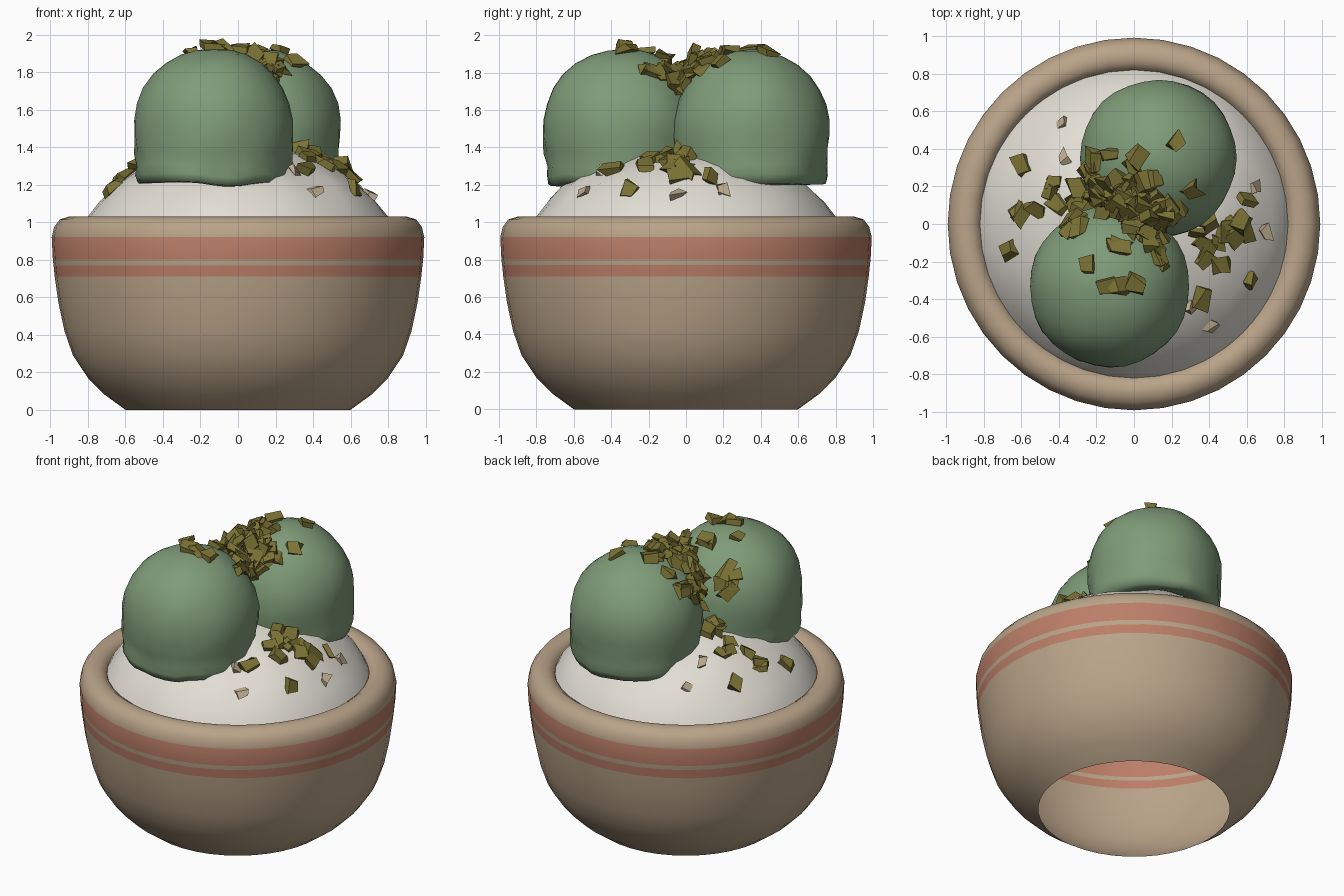
import bpy, bmesh, math, random
from mathutils import Vector, Matrix, noise

if "Cube" in bpy.data.objects:
    bpy.data.objects.remove(bpy.data.objects["Cube"])

random.seed(7)


def material(name, rgb):
    m = bpy.data.materials.new(name)
    m.diffuse_color = (*rgb, 1)
    m.use_nodes = True
    m.node_tree.nodes["Principled BSDF"].inputs["Base Color"].default_value = m.diffuse_color
    return m


CLAY = material("clay_beige", (0.49, 0.37, 0.25))
BAND = material("terracotta", (0.50, 0.21, 0.14))
CREAM = material("cream_white", (0.76, 0.73, 0.66))
GREEN = material("pistachio_green", (0.215, 0.33, 0.19))
NUT = material("nut_olive", (0.20, 0.17, 0.035))
PALE = material("nut_tan", (0.52, 0.42, 0.28))


def finish(name, bm, mats, smooth):
    bmesh.ops.recalc_face_normals(bm, faces=bm.faces)
    me = bpy.data.meshes.new(name)
    bm.to_mesh(me)
    bm.free()
    ob = bpy.data.objects.new(name, me)
    bpy.context.collection.objects.link(ob)
    for m in mats:
        me.materials.append(m)
    for p in me.polygons:
        p.use_smooth = smooth
    return ob


def lathe(profile, n):
    """Revolve (radius, z) points; a radius of 0 closes with a pole."""
    bm = bmesh.new()
    rings = []
    for r, z in profile:
        if r == 0:
            rings.append([bm.verts.new((0, 0, z))] * n)
        else:
            rings.append([bm.verts.new((r * math.cos(2 * math.pi * i / n),
                                        r * math.sin(2 * math.pi * i / n), z)) for i in range(n)])
    for a, b in zip(rings, rings[1:]):
        for i in range(n):
            j = (i + 1) % n
            quad = list(dict.fromkeys((a[i], a[j], b[j], b[i])))
            bm.faces.new(quad)
    return bm


# bowl: single open-bottomed shell with rolled rim and painted bands
bowl_profile = [(0.60, 0), (0.71, 0.08), (0.80, 0.17), (0.88, 0.29), (0.925, 0.42), (0.957, 0.57),
                (0.977, 0.71), (0.983, 0.77), (0.987, 0.80), (0.993, 0.92), (0.98, 0.975),
                (0.95, 1.015), (0.90, 1.03), (0.86, 1.025), (0.825, 1.0), (0.81, 0.95)]
bm = lathe(bowl_profile, 40)
for f in bm.faces:
    z = f.calc_center_median().z
    r = f.calc_center_median().xy.length
    if r > 0.95 and (0.71 < z < 0.77 or 0.80 < z < 0.92):
        f.material_index = 1
finish("bowl", bm, [CLAY, BAND], True)

# cream mound filling the bowl
MOUND = [(0.83, 0.97), (0.80, 1.03), (0.74, 1.11), (0.65, 1.20), (0.52, 1.29), (0.36, 1.36),
         (0.18, 1.40), (0, 1.41)]
bm = lathe(MOUND, 36)
for v in bm.verts:
    if v.co.z > 1.05:
        v.co.z += 0.03 * noise.noise(v.co * 5)
finish("cream_mound", bm, [CREAM], True)

# two scoops with a ragged skirt
SCOOPS = [("front_scoop", Vector((-0.13, -0.335, 1.50)), 0.43),
          ("back_scoop", Vector((0.13, 0.35, 1.50)), 0.42)]
for name, c, r in SCOOPS:
    prof = [(0, r)] + [(r * math.sin(math.radians(a)), r * math.cos(math.radians(a)))
                       for a in range(12, 97, 12)]
    prof += [(r * 0.98, -0.13), (r * 0.96, -0.20), (r * 0.97, -0.25), (r * 0.93, -0.295),
             (r * 0.8, -0.30), (r * 0.5, -0.25)]
    bm = lathe(prof, 32)
    for v in bm.verts:
        n = noise.noise(v.co * 4 + c)
        v.co *= 1 + 0.03 * n
        if v.co.z < -0.1:
            n2 = noise.noise(v.co * 9 + c)
            v.co.x *= 1 + 0.05 * n2
            v.co.y *= 1 + 0.05 * n2
            v.co.z += 0.03 * n
        v.co += c
    finish(name, bm, [GREEN], True)


def height(x, y):
    """Top surface of the dessert at a point."""
    r = math.hypot(x, y)
    z = 1.0
    for (r1, z1), (r0, z0) in zip(MOUND, MOUND[1:]):
        if r0 <= r <= r1:
            z = z0 + (z1 - z0) * (r - r0) / (r1 - r0)
    for _, c, s in SCOOPS:
        d = s * s - (x - c.x) ** 2 - (y - c.y) ** 2
        if d > 0:
            z = max(z, c.z + math.sqrt(d))
    return z


def chip(bm, x, y, lift, size, index=0):
    """One irregular chopped nut lying on the surface."""
    e = 0.04
    nrm = Vector(((height(x - e, y) - height(x + e, y)) / (2 * e),
                  (height(x, y - e) - height(x, y + e)) / (2 * e), 1)).normalized()
    nrm = (nrm + Vector([random.uniform(-0.45, 0.45) for _ in range(3)])).normalized()
    rot = nrm.to_track_quat('Z', 'Y').to_matrix().to_4x4()
    mat = (Matrix.Translation((x, y, height(x, y) + lift)) @ rot
           @ Matrix.Rotation(random.uniform(0, 6.28), 4, 'Z')
           @ Matrix.Diagonal((size, size * 0.75, size * 0.42, 1)))
    res = bmesh.ops.create_cube(bm, size=1)
    for v in res["verts"]:
        v.co += Vector([random.uniform(-0.25, 0.25) for _ in range(3)])
        v.co = mat @ v.co
    for f in {f for v in res["verts"] for f in v.link_faces}:
        f.material_index = index


# chopped nuts: heap in the valley between the scoops
bm = bmesh.new()
across, along = Vector((0.93, -0.36)), Vector((0.36, 0.93))
for i in range(75):
    u = random.uniform(-0.30, 0.26)
    v = max(-0.24, min(0.24, random.gauss(0, 0.10)))
    p = Vector((-0.03, 0.06)) + across * u + along * v
    fill = max(0, 0.13 - abs(v)) * random.uniform(0, 1.1)
    chip(bm, p.x, p.y, 0.01 + fill, random.uniform(0.075, 0.12))

# scattered nuts on scoops and cream
strays = [(-.6, .31), (.22, .44), (.3, .17), (-.12, .37), (.02, .36), (-.13, -.34), (-.25, -.22),
          (0, -.32), (.15, -.2), (-.08, -.33), (.6, .13), (.37, -.4), (.62, -.3), (-.67, -.13),
          (-.6, .05), (-.52, .08), (.4, 0), (.5, 0), (.56, .02), (.45, -.1), (.47, -.22),
          (.38, -.2), (.33, -.05), (.48, -.05), (.6, -.05), (-.43, .22), (-.4, .1), (-.45, .17),
          (.40, -.14), (.36, -.1), (-.62, .07), (.53, -.07)]
for x, y in strays:
    chip(bm, x, y, 0.015, random.uniform(0.08, 0.11))
for x, y in [(-.4, .53), (.41, -.55), (.65, .2), (-.37, .35), (.3, -.45), (.7, -.05)]:
    chip(bm, x, y, 0.0, 0.07, 1)
finish("chopped_nuts", bm, [NUT, PALE], False)
